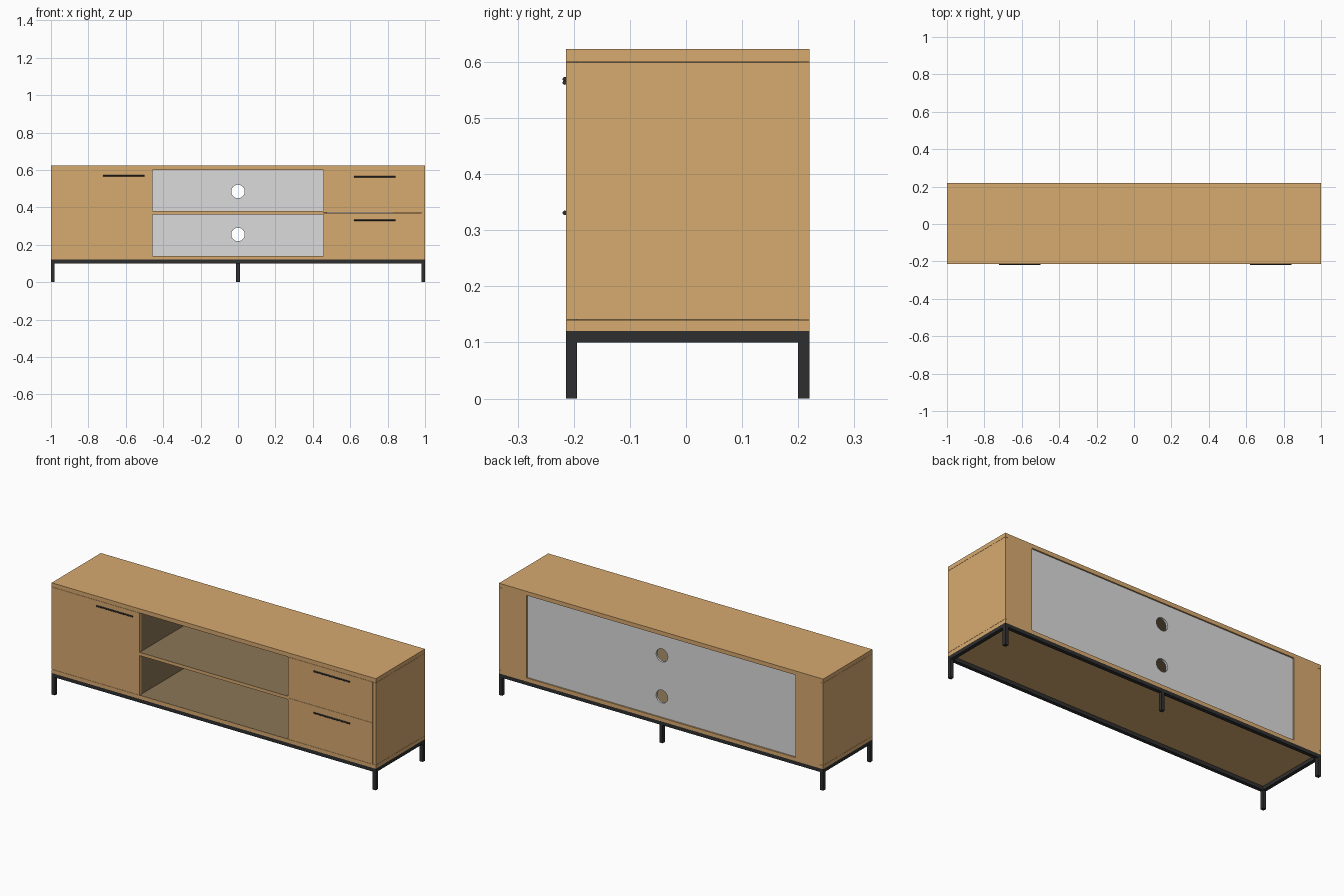
import bpy
import math
from mathutils import Vector

cube = bpy.data.objects.get("Cube")
if cube:
    bpy.data.objects.remove(cube, do_unlink=True)


def make_material(name, rgb):
    mat = bpy.data.materials.new(name)
    mat.use_nodes = True
    colour = (*rgb, 1)
    mat.diffuse_color = colour
    mat.node_tree.nodes["Principled BSDF"].inputs["Base Color"].default_value = colour
    return mat


oak = make_material("oak", (0.685, 0.405, 0.16))
dark_oak = make_material("dark_oak_lining", (0.26, 0.182, 0.094))
grey = make_material("grey_board", (0.71, 0.71, 0.71))
black = make_material("black_metal", (0.028, 0.028, 0.028))


def box(name, x, y, z, mat):
    """Box from (min, max) pairs along each axis."""
    lo, hi = Vector((x[0], y[0], z[0])), Vector((x[1], y[1], z[1]))
    bpy.ops.mesh.primitive_cube_add(size=1, location=(lo + hi) / 2)
    ob = bpy.context.object
    ob.name = name
    ob.scale = hi - lo
    bpy.ops.object.transform_apply(location=False, rotation=False, scale=True)
    ob.data.materials.append(mat)
    return ob


def cylinder(name, radius, depth, location, rotation, mat, sides):
    bpy.ops.mesh.primitive_cylinder_add(
        vertices=sides, radius=radius, depth=depth, location=location, rotation=rotation)
    ob = bpy.context.object
    ob.name = name
    ob.data.materials.append(mat)
    bpy.ops.object.shade_smooth_by_angle()
    return ob


FRONT, BACK = -0.214, 0.22
LOW, HIGH = 0.14, 0.60       # inside of the carcass
SIDE = 0.982                 # inner face of the side panels
BAY = 0.457                  # half width of the open bay
GAP = 0.001
LINING = 0.001
DEPTH = (FRONT, BACK)
FACE = (FRONT, FRONT + 0.018)
INSIDE = (FRONT + 0.018, 0.2)

# Carcass
box("top_panel", (-1, 1), DEPTH, (HIGH, 0.623), oak)
box("bottom_panel", (-1, 1), DEPTH, (0.12, LOW), oak)
for side, s in (("left", 1), ("right", -1)):
    def span(a, b):
        return sorted((s * a, s * b))
    box(side + "_side_panel", span(SIDE, 1), DEPTH, (LOW + GAP, HIGH - GAP), oak)
    box(side + "_divider", span(BAY, BAY + 0.018), INSIDE, (LOW, HIGH), dark_oak)
    box(side + "_back_strip", span(0.83, SIDE), (0.2, BACK), (LOW, HIGH), oak)

# Shelf with dark upper and lower faces
shelf = box("shelf", (-BAY, BAY), (FRONT, 0.2), (0.362, 0.38), oak)
shelf.data.materials.append(dark_oak)
for face in shelf.data.polygons:
    face.material_index = int(abs(face.normal.z) > 0.5)

# Dark lining of the bay floor and ceiling
box("bay_floor_lining", (-BAY, BAY), (FRONT + GAP, 0.2), (LOW, LOW + LINING), dark_oak)
box("bay_ceiling_lining", (-BAY, BAY), (FRONT + GAP, 0.2), (HIGH - LINING, HIGH), dark_oak)

# Back board with two cable holes
board = box("back_board", (-0.83, 0.83), (0.2, 0.212), (LOW, HIGH), grey)
for i, z in enumerate((0.255, 0.485)):
    cutter = cylinder("cable_hole_cutter_%d" % (i + 1), 0.036, 0.1, (0, 0.206, z),
                      (math.pi / 2, 0, 0), grey, 32)
    cutter.hide_render = True
    cutter.hide_set(True)
    cutter.display_type = 'WIRE'
    cut = board.modifiers.new("cable_hole", 'BOOLEAN')
    cut.object = cutter
    cut.operation = 'DIFFERENCE'
    cut.solver = 'EXACT'

# Door and drawer fronts
MID = 0.371
box("door", (-SIDE + GAP, -BAY), FACE, (LOW + GAP, HIGH - GAP), oak)
box("lower_drawer_front", (BAY, SIDE - GAP), FACE, (LOW + GAP, MID - GAP / 2), oak)
box("upper_drawer_front", (BAY, SIDE - GAP), FACE, (MID + GAP / 2, HIGH - GAP), oak)

# Handles
for name, x, z in (("door_handle", -0.61, 0.569),
                   ("upper_drawer_handle", 0.73, 0.563),
                   ("lower_drawer_handle", 0.73, 0.331)):
    cylinder(name, 0.004, 0.222, (x, FRONT - 0.002, z), (0, math.pi / 2, 0), black, 12)

# Base frame, four corner legs and one middle leg at the back
BAR = 0.02
for name, y, legs in (("front", (FRONT, FRONT + BAR), (-1, 1)),
                      ("back", (BACK - BAR, BACK), (-1, 0, 1))):
    box(name + "_rail", (-1, 1), y, (0.1, 0.12), black)
    for s in legs:
        x = s * (1 - BAR / 2)
        label = ("middle", "left", "right")[s]
        box("%s_%s_leg" % (name, label), (x - BAR / 2, x + BAR / 2), y, (0, 0.1), black)
for name, x in (("right", (-1, -1 + BAR)), ("left", (1 - BAR, 1))):
    box(name + "_end_rail", x, (FRONT + BAR, BACK - BAR), (0.1, 0.12), black)
